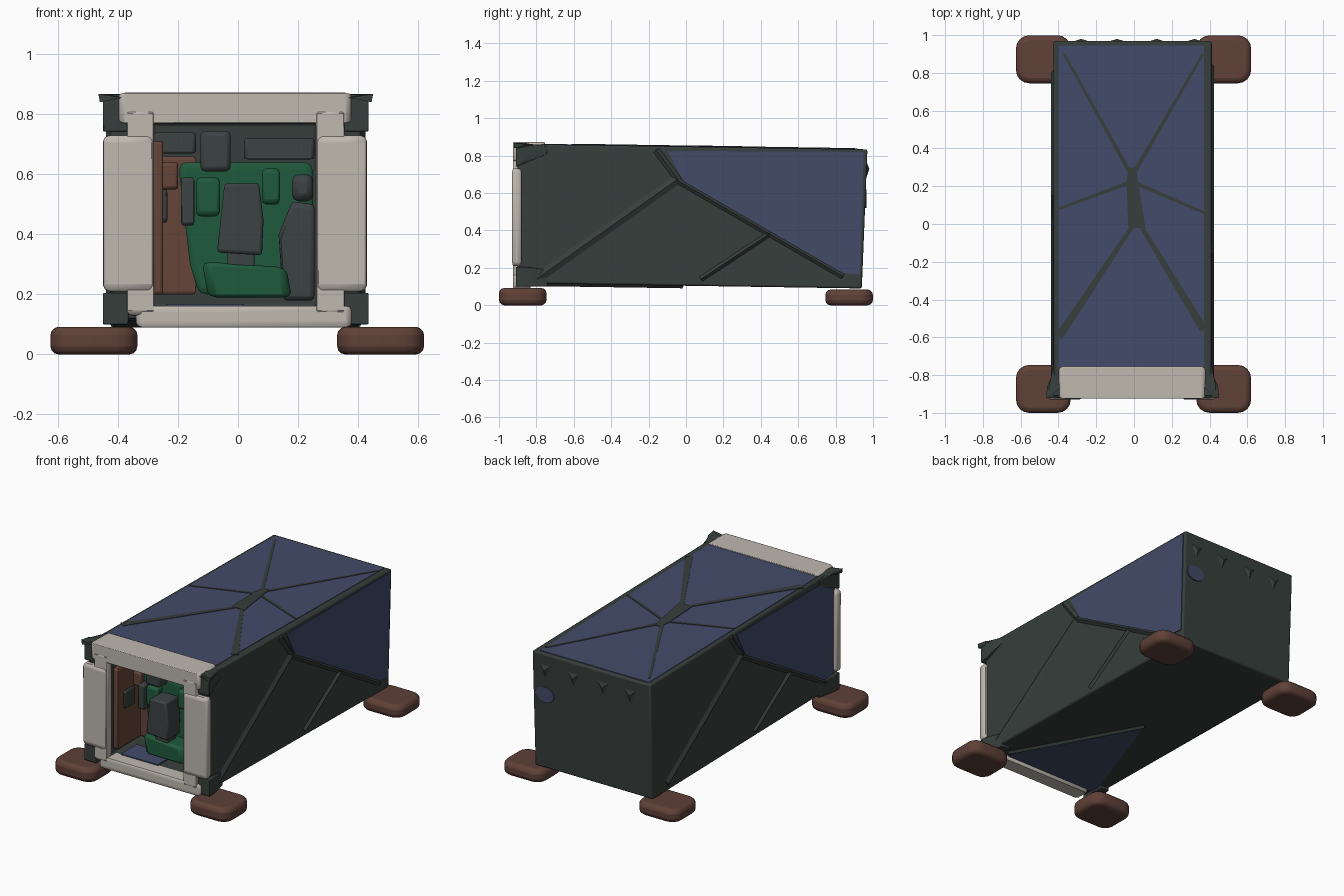
import bpy, bmesh
from mathutils import Vector

if "Cube" in bpy.data.objects:
    bpy.data.objects.remove(bpy.data.objects["Cube"], do_unlink=True)


def material(name, r, g, b):
    m = bpy.data.materials.new(name)
    m.use_nodes = True
    m.diffuse_color = (r, g, b, 1)
    node = m.node_tree.nodes["Principled BSDF"]
    node.inputs["Base Color"].default_value = (r, g, b, 1)
    node.inputs["Roughness"].default_value = 0.8
    return m


DARK = material("dark slate", 0.037, 0.049, 0.045)
BLUE = material("navy blue", 0.054, 0.070, 0.14)
CREAM = material("warm cream", 0.52, 0.48, 0.43)
BROWN = material("foot brown", 0.115, 0.052, 0.039)
GREEN = material("seat green", 0.014, 0.10, 0.045)
GREY = material("cabin grey", 0.045, 0.054, 0.057)
RUST = material("rust brown", 0.13, 0.060, 0.040)


def finish(bm, name, mat, bevel=0, segments=2):
    bmesh.ops.recalc_face_normals(bm, faces=bm.faces)
    mesh = bpy.data.meshes.new(name)
    bm.to_mesh(mesh)
    bm.free()
    mesh.materials.append(mat)
    obj = bpy.data.objects.new(name, mesh)
    bpy.context.collection.objects.link(obj)
    if bevel:
        mod = obj.modifiers.new("Bevel", "BEVEL")
        mod.width = bevel
        mod.segments = segments
        mod.limit_method = "ANGLE"
        bpy.ops.object.select_all(action="DESELECT")
        obj.select_set(True)
        bpy.context.view_layer.objects.active = obj
        bpy.ops.object.shade_smooth_by_angle()
    return obj


def hull(name, points, mat, bevel=0):
    bm = bmesh.new()
    for p in points:
        bm.verts.new(p)
    bmesh.ops.convex_hull(bm, input=bm.verts)
    return finish(bm, name, mat, bevel)


def box(name, lo, hi, mat, bevel=0.01):
    pts = [(x, y, z) for x in (lo[0], hi[0]) for y in (lo[1], hi[1]) for z in (lo[2], hi[2])]
    return hull(name, pts, mat, bevel)


def plate(name, points, normal, mat, thick=0.005):
    n = Vector(normal)
    pts = [Vector(p) for p in points]
    return hull(name, [p - n * 0.01 for p in pts] + [p + n * thick for p in pts], mat)


def strip(name, a, b, wa, wb, normal, mat, height, ridge=False):
    # Flat band, or a band with a raised centre line
    a, b, n = Vector(a), Vector(b), Vector(normal)
    side = (b - a).cross(n).normalized()
    base = [a + side * wa, a - side * wa, b + side * wb, b - side * wb]
    if ridge:
        return hull(name, [p - n * 0.005 for p in base] + [a + n * height, b + n * height], mat)
    return plate(name, base, normal, mat, height)


LEFT, RIGHT, FRONT, BACK = 0.41, -0.425, -0.90, 0.97


def top(x, y):
    return (x, y, 0.862 - 0.029 * (y - FRONT) / (BACK - FRONT))


def bottom(x, y):
    return (x, y, 0.118 - 0.028 * (y - FRONT) / (BACK - FRONT))


def wall(s, y, z):
    # The right wall repeats the left one, turned half around
    return (LEFT, y, z) if s > 0 else (RIGHT, max(-y, -0.885), z)


# Hollow body with a cabin recess at the front
bm = bmesh.new()


def ring(points):
    return [bm.verts.new(p) for p in points]


def rect(y, x0, x1, z0, z1):
    return ring([(x0, y, z0), (x1, y, z0), (x1, y, z1), (x0, y, z1)])


rings = [ring([(RIGHT, BACK - 0.03, 0.09), (LEFT, BACK - 0.03, 0.09), top(LEFT, BACK), top(RIGHT, BACK)]),
         ring([bottom(RIGHT, FRONT), bottom(LEFT, FRONT), top(LEFT, FRONT), top(RIGHT, FRONT)]),
         rect(FRONT, -0.285, 0.26, 0.16, 0.77),
         rect(-0.58, -0.285, 0.26, 0.16, 0.77)]
for r0, r1 in zip(rings, rings[1:]):
    for i in range(4):
        j = (i + 1) % 4
        bm.faces.new((r0[i], r0[j], r1[j], r1[i]))
bm.faces.new(rings[0])
bm.faces.new(rings[-1])
finish(bm, "body_shell", DARK, 0.01)

# Roof panel, seams and hub
UP = (0, 0, 1)
plate("roof_panel", [top(-0.40, -0.76), top(0.37, -0.76), top(0.37, 0.945), top(-0.40, 0.945)], UP, BLUE, 0.003)
seams = [((-0.02, 0.27), (-0.37, 0.90)), ((0.0, 0.27), (0.365, 0.90)), ((-0.02, 0.22), (-0.40, 0.08)),
         ((0.0, 0.22), (0.37, 0.06)), ((0.0, 0.0), (-0.40, -0.60)), ((0.03, 0.0), (0.37, -0.56))]
for i, (a, b) in enumerate(seams):
    wide = 0.022 if i > 3 else 0.007
    strip("roof_seam", top(*a), top(*b), 0.011, wide, UP, DARK, 0.006)
plate("roof_hub", [top(-0.03, -0.02), top(0.06, -0.02), top(0.02, 0.2), top(0.01, 0.3),
                   top(-0.03, 0.3), top(-0.04, 0.22)], UP, DARK, 0.007)

# Side panels and pressed ridges
for s in (1, -1):
    out = (s, 0, 0)
    panel = [(-0.10, 0.825), (0.95, 0.82), (0.93, 0.165), (0.84, 0.17), (0.35, 0.43), (0.0, 0.64)]
    plate("side_panel", [wall(s, *p) for p in panel], out, BLUE, 0.004)
    ridges = [((-0.80, 0.14), (-0.05, 0.67), 0.035), ((-0.05, 0.67), (0.84, 0.155), 0.022),
              ((-0.16, 0.83), (-0.04, 0.67), 0.025), ((0.08, 0.14), (0.45, 0.385), 0.02)]
    for a, b, w in ridges:
        strip("side_ridge", wall(s, *a), wall(s, *b), w, w, out, DARK, 0.014, True)

# Belly panel
plate("belly_panel", [bottom(0.29, -0.83), bottom(-0.39, -0.83), bottom(-0.10, -0.03)], (0, 0, -1), BLUE, 0.004)
strip("belly_ridge", bottom(0.31, -0.8), bottom(-0.10, -0.02), 0.02, 0.02, (0, 0, -1), DARK, 0.014, True)

# Rear badge and pressed lugs
bm = bmesh.new()
bmesh.ops.create_circle(bm, cap_ends=True, segments=16, radius=1)
spot = [(0.325 + v.co.x * 0.065, 0.963 - (0.57 + 0.09 * -0.5) * 0.004, 0.57 + v.co.y * 0.05) for v in bm.verts]
bm.free()
plate("rear_badge", spot, (0, 1, 0), BLUE, 0.004)
for x in (0.32, 0.12, -0.09, -0.28):
    hull("rear_lug", [(x - 0.05, 0.964, 0.77), (x + 0.05, 0.964, 0.77), (x, 0.957, 0.66), (x, 0.98, 0.73)], DARK)

# Cream front frame
box("frame_top", (-0.40, -0.925, 0.77), (0.38, -0.755, 0.872), CREAM, 0.02)
box("frame_bottom", (-0.34, -0.925, 0.09), (0.38, -0.83, 0.162), CREAM, 0.02)
box("frame_right_column", (-0.45, -0.93, 0.21), (-0.28, -0.88, 0.73), CREAM, 0.02)
box("frame_left_column", (0.26, -0.93, 0.21), (0.43, -0.88, 0.73), CREAM, 0.02)
for x0, x1 in ((-0.37, -0.28), (0.26, 0.355)):
    box("frame_column_core", (x0, -0.926, 0.13), (x1, -0.88, 0.82), CREAM, 0.015)

# Flared dark corner brackets
for s, edge in ((1, LEFT), (-1, RIGHT)):
    tip = edge + s * 0.025
    inner = edge - s * 0.06
    for name, z0, z1, slope in (("upper", 0.74, 0.866, 0.07), ("lower", 0.10, 0.205, 0.0)):
        hull(name + "_bracket", [(x, -0.91, z) for x in (inner, tip) for z in (z0, z1)] +
             [(x, -0.86, z) for x in (inner, tip) for z in (z0 + slope / 2, z1)] +
             [(x, -0.74, z) for x in (inner, edge) for z in (z0 + slope, z1 - 0.015)], DARK, 0.008)
    hull("bracket_lip", [(edge - s * 0.04, -0.92, 0.855), (tip + s * 0.015, -0.92, 0.868),
                         (tip + s * 0.01, -0.92, 0.84), (edge - s * 0.04, -0.86, 0.868),
                         (tip + s * 0.01, -0.86, 0.862), (edge, -0.78, 0.85)], DARK)

# Cabin lining and seat
box("cabin_side_lining", (-0.284, -0.86, 0.20), (-0.25, -0.585, 0.71), RUST)
box("cabin_rear_lining", (-0.28, -0.63, 0.20), (-0.14, -0.575, 0.66), RUST)
box("cabin_shelf", (-0.27, -0.70, 0.55), (-0.20, -0.58, 0.64), RUST)
hull("seat_back", [(x, y, z) for y in (-0.68, -0.575) for x, z in
                   ((-0.13, 0.20), (0.22, 0.20), (0.25, 0.30), (0.25, 0.64), (-0.20, 0.64), (-0.16, 0.30))],
     GREEN, 0.025)
hull("seat_cushion", [(x, y, z) for y in (-0.80, -0.62) for x, z in
                      ((-0.10, 0.19), (0.18, 0.19), (0.16, 0.29), (-0.12, 0.31))], GREEN, 0.025)
box("seat_right_wing", (-0.14, -0.73, 0.46), (-0.06, -0.65, 0.59), GREEN, 0.015)
box("seat_left_wing", (0.08, -0.73, 0.50), (0.14, -0.65, 0.62), GREEN, 0.015)

# Cabin controls
hull("control_block", [(x, y, z) for y in (-0.83, -0.70) for x, z in
                       ((-0.07, 0.34), (0.08, 0.33), (0.085, 0.45), (0.07, 0.57), (-0.045, 0.57))], GREY, 0.015)
box("control_post", (-0.035, -0.79, 0.20), (0.055, -0.70, 0.36), GREY)
box("head_rest", (-0.125, -0.76, 0.61), (-0.025, -0.64, 0.745), GREY, 0.015)
box("right_handle", (-0.19, -0.74, 0.43), (-0.145, -0.66, 0.59), GREY)
hull("side_console", [(x, y, z) for y in (-0.74, -0.585) for x, z in
                      ((0.15, 0.18), (0.255, 0.18), (0.255, 0.50), (0.18, 0.51), (0.135, 0.40))], GREY, 0.015)
box("console_knob", (0.18, -0.76, 0.51), (0.25, -0.66, 0.60), GREY, 0.025)
box("overhead_locker", (0.02, -0.70, 0.65), (0.255, -0.58, 0.72), GREY)
box("right_locker", (-0.28, -0.68, 0.67), (-0.14, -0.58, 0.74), GREY)
box("right_lever", (-0.28, -0.80, 0.44), (-0.235, -0.70, 0.55), DARK)
box("floor_mat", (-0.24, -0.84, 0.155), (0.02, -0.68, 0.168), BLUE, 0)

# Rounded feet
for x in (-0.48, 0.475):
    for y, z1 in ((-0.873, 0.092), (0.872, 0.084)):
        bm = bmesh.new()
        bmesh.ops.create_cube(bm, size=1)
        for v in bm.verts:
            v.co = (x + v.co.x * 0.29, y + v.co.y * 0.254, (v.co.z + 0.5) * z1)
        upright = [e for e in bm.edges if abs(e.verts[0].co.z - e.verts[1].co.z) > 0.05]
        bmesh.ops.bevel(bm, geom=upright, offset=0.07, segments=4, profile=0.5, affect="EDGES")
        side = "left" if x > 0 else "right"
        finish(bm, ("front_" if y < 0 else "back_") + side + "_foot", BROWN, 0.028, 3)
